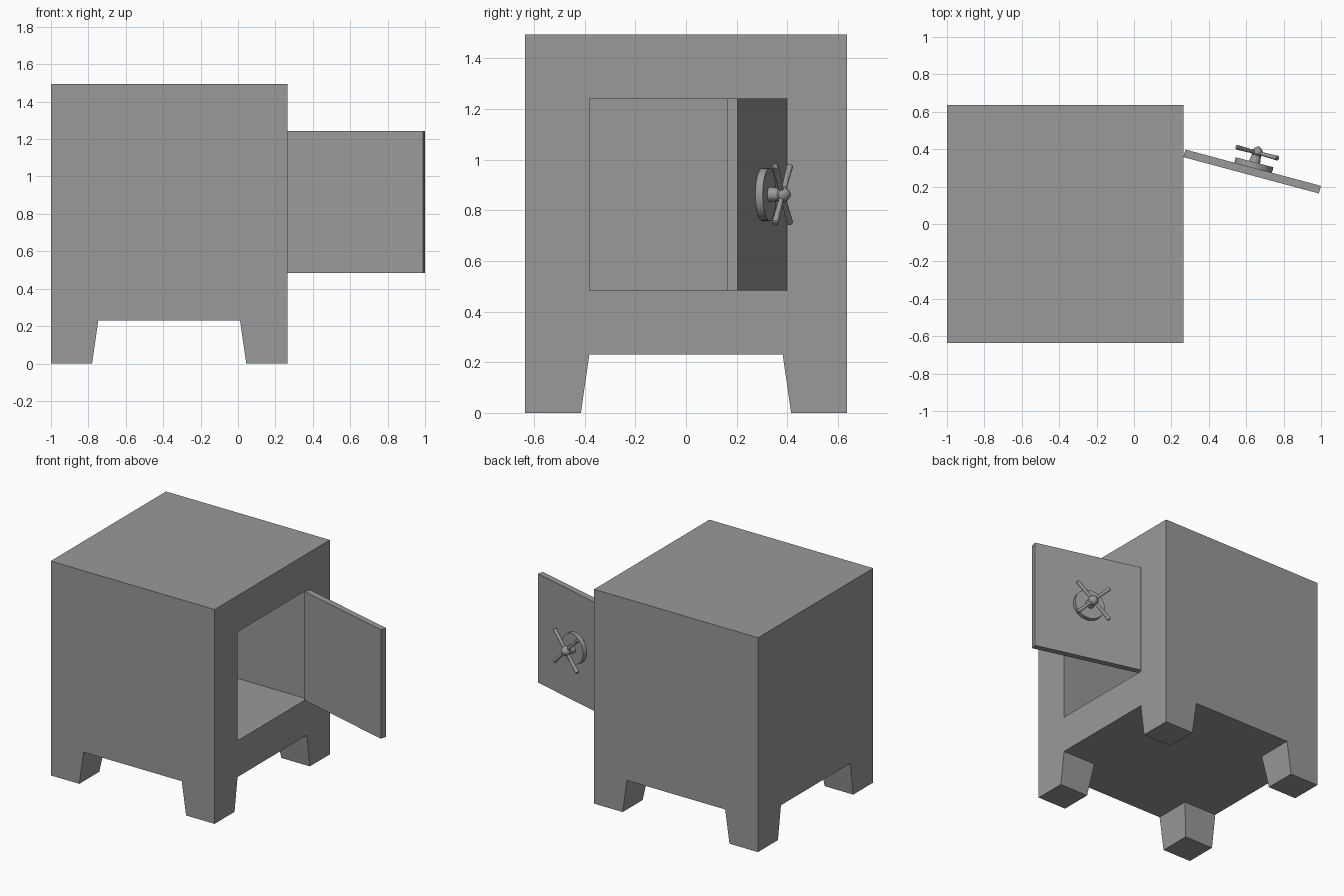
import bpy, bmesh, math
from mathutils import Matrix, Vector

cube = bpy.data.objects.get("Cube")
if cube:
    bpy.data.objects.remove(cube, do_unlink=True)

# Single grey metal
GREY = (0.32, 0.32, 0.32, 1)
metal = bpy.data.materials.new("grey metal")
metal.use_nodes = True
metal.diffuse_color = GREY
metal.node_tree.nodes["Principled BSDF"].inputs["Base Color"].default_value = GREY


def finish(bm, name, matrix=Matrix(), smooth=False):
    bmesh.ops.recalc_face_normals(bm, faces=bm.faces)
    mesh = bpy.data.meshes.new(name)
    bm.to_mesh(mesh)
    bm.free()
    mesh.materials.append(metal)
    obj = bpy.data.objects.new(name, mesh)
    bpy.context.collection.objects.link(obj)
    obj.matrix_world = matrix
    if smooth:
        bpy.ops.object.select_all(action='DESELECT')
        obj.select_set(True)
        bpy.context.view_layer.objects.active = obj
        bpy.ops.object.shade_smooth_by_angle(angle=math.radians(35))
    return obj


def box(lo, hi):
    lo, hi = Vector(lo), Vector(hi)
    bm = bmesh.new()
    bmesh.ops.create_cube(bm, size=1, matrix=Matrix.Translation((lo + hi) / 2)
                          @ Matrix.Diagonal((*(hi - lo), 1)))
    return bm


def lathe(name, profile, matrix, steps=32):
    """Spin (radius, height) points round the local z axis."""
    bm = bmesh.new()
    verts = [bm.verts.new((r, 0, h)) for r, h in profile]
    edges = [bm.edges.new(pair) for pair in zip(verts, verts[1:])]
    bmesh.ops.spin(bm, geom=verts + edges, axis=(0, 0, 1), cent=(0, 0, 0),
                   angle=math.tau, steps=steps)
    bmesh.ops.remove_doubles(bm, verts=bm.verts, dist=1e-5)
    return finish(bm, name, matrix, smooth=True)


# Safe body: block cut into bands, feet pulled down, chamber pushed in
X0, X1, Y, Z0, Z1 = -1.0, 0.264, 0.635, 0.23, 1.495
WALL, FOOT_TAPER = 0.253, 0.033
bm = box((X0, -Y, Z0), (X1, Y, Z1))
cuts = [((X0 + WALL, 0, 0), (1, 0, 0)), ((X1 - WALL, 0, 0), (1, 0, 0)),
        ((0, -Y + WALL, 0), (0, 1, 0)), ((0, Y - WALL, 0), (0, 1, 0)),
        ((0, 0, 0.483), (0, 0, 1)), ((0, 0, 1.242), (0, 0, 1))]
for co, no in cuts:
    bmesh.ops.bisect_plane(bm, geom=bm.verts[:] + bm.edges[:] + bm.faces[:],
                           plane_co=co, plane_no=no)
bm.normal_update()
mid_x = (X0 + X1) / 2
corners, opening = [], []
for f in bm.faces:
    c = f.calc_center_median()
    if f.normal.z < -0.9 and abs(c.x - mid_x) > 0.4 and abs(c.y) > 0.4:
        corners.append(f)
    if f.normal.x > 0.9 and abs(c.y) < 0.1 and 0.6 < c.z < 1.1:
        opening.append(f)
for f in bmesh.ops.extrude_discrete_faces(bm, faces=corners)["faces"]:
    for v in f.verts:
        v.co.z = 0
        if abs(v.co.x - mid_x) < 0.5:
            v.co.x += math.copysign(FOOT_TAPER, v.co.x - mid_x)
        if abs(v.co.y) < 0.5:
            v.co.y += math.copysign(FOOT_TAPER, v.co.y)
for f in bmesh.ops.extrude_discrete_faces(bm, faces=opening)["faces"]:
    for v in f.verts:
        v.co.x = X0 + WALL
finish(bm, "safe_body")

# Open door: local x runs along the door, local y points out of its outer face
hinge = Matrix.Translation((0.275, 0.398, 0)) @ Matrix.Rotation(math.radians(-15), 4, 'Z')
finish(box((0, -0.042, 0.483), (0.75, 0, 1.242)), "door", hinge)

# Handle: local z points out of the door at its centre
handle = hinge @ Matrix.Translation((0.375, 0, 0.8625)) @ Matrix.Rotation(-math.pi / 2, 4, 'X')
lathe("handle_plate", [(0, -0.005), (0.104, -0.005), (0.104, 0.03), (0, 0.03)], handle)
lathe("handle_hub", [(0, 0.025), (0.031, 0.025), (0.025, 0.068), (0.033, 0.078),
                     (0.032, 0.09), (0.018, 0.108), (0, 0.119)], handle)

# Two crossed bars, thicker at their tips
for i, angle in enumerate((45, 135)):
    turn = (Matrix.Translation((0, 0, 0.083)) @ Matrix.Rotation(math.radians(angle), 4, 'Z')
            @ Matrix.Rotation(math.pi / 2, 4, 'Y'))
    lathe(f"handle_bar_{i + 1}", [(0, -0.162), (0.009, -0.162), (0.013, -0.157), (0.009, 0),
                                  (0.013, 0.157), (0.009, 0.162), (0, 0.162)],
          handle @ turn, steps=16)
